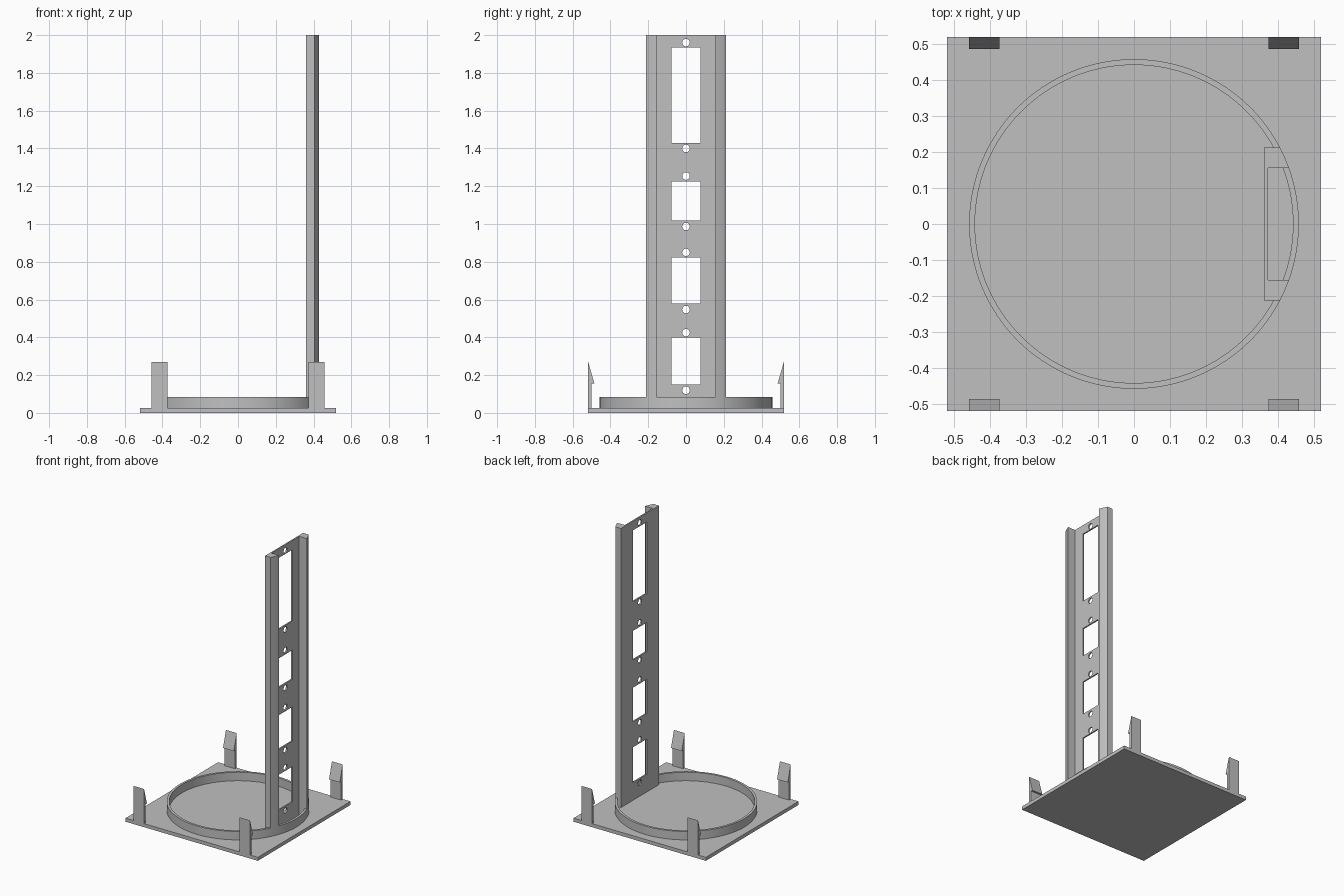
import bpy, bmesh, math
from mathutils import Matrix, Vector

cube = bpy.data.objects.get("Cube")
if cube:
    bpy.data.objects.remove(cube, do_unlink=True)

grey = bpy.data.materials.new("plain grey")
grey.use_nodes = True
colour = (0.53, 0.53, 0.53, 1)
grey.diffuse_color = colour
grey.node_tree.nodes["Principled BSDF"].inputs["Base Color"].default_value = colour

HALF = 0.518          # half width of the base
BASE = 0.025          # base thickness
RIM = 0.457           # outer radius of the ring


def finish(bm, name):
    bmesh.ops.recalc_face_normals(bm, faces=bm.faces)
    mesh = bpy.data.meshes.new(name)
    bm.to_mesh(mesh)
    bm.free()
    obj = bpy.data.objects.new(name, mesh)
    bpy.context.collection.objects.link(obj)
    mesh.materials.append(grey)
    return obj


def select_only(obj):
    bpy.ops.object.select_all(action="DESELECT")
    obj.select_set(True)
    bpy.context.view_layer.objects.active = obj


def add_box(bm, low, high):
    low, high = Vector(low), Vector(high)
    place = Matrix.Translation((low + high) / 2) @ Matrix.Diagonal((*(high - low), 1))
    bmesh.ops.create_cube(bm, size=1, matrix=place)


def prism(points, shift, name):
    """Extrude a flat outline along a vector."""
    bm = bmesh.new()
    face = bm.faces.new([bm.verts.new(p) for p in points])
    moved = bmesh.ops.extrude_face_region(bm, geom=[face], use_keep_orig=True)
    verts = [v for v in moved["geom"] if isinstance(v, bmesh.types.BMVert)]
    bmesh.ops.translate(bm, verts=verts, vec=shift)
    return finish(bm, name)


# Square base plate
bm = bmesh.new()
add_box(bm, (-HALF, -HALF, 0), (HALF, HALF, BASE))
finish(bm, "base_plate")

# Locating ring: a rectangular section swept round the centre
bm = bmesh.new()
section = [(0.441, BASE), (RIM, BASE), (RIM, 0.085), (0.441, 0.085)]
verts = [bm.verts.new((r, 0, z)) for r, z in section]
edges = [bm.edges.new((verts[i], verts[(i + 1) % 4])) for i in range(4)]
bmesh.ops.spin(bm, geom=verts + edges, cent=(0, 0, 0), axis=(0, 0, 1),
               angle=math.tau, steps=128, use_merge=True)
bmesh.ops.remove_doubles(bm, verts=bm.verts, dist=0.0001)
ring = finish(bm, "locating_ring")
select_only(ring)
bpy.ops.object.shade_smooth_by_angle(angle=math.radians(30))

# Upright channel: thin web with two flanges that follow the ring
BACK, WEB, WIDE, INNER = 0.361, 0.371, 0.212, 0.155
arc = [INNER + (WIDE - INNER) * i / 6 for i in range(7)]
upper = [(math.sqrt(RIM ** 2 - y * y), y) for y in arc]
half = [(WEB, INNER)] + upper + [(BACK, WIDE)]
outline = [(x, -y) for x, y in reversed(half)] + half
upright = prism([(x, y, BASE) for x, y in outline], (0, 0, 2 - BASE), "upright_channel")

# Windows and screw holes cut through the web
bm = bmesh.new()
for low, high in [(0.15, 0.4), (0.58, 0.822), (1.018, 1.224), (1.43, 1.935)]:
    add_box(bm, (0.3, -0.077, low), (0.5, 0.077, high))
for z in (0.12, 0.425, 0.547, 0.85, 0.987, 1.254, 1.4, 1.96):
    place = Matrix.Translation((0.4, 0, z)) @ Matrix.Rotation(math.pi / 2, 4, "Y")
    bmesh.ops.create_cone(bm, cap_ends=True, segments=24, radius1=0.02,
                          radius2=0.02, depth=0.2, matrix=place)
cutter = finish(bm, "hole_cutter")
cutter.hide_render = True
cut = upright.modifiers.new("holes", "BOOLEAN")
cut.operation = "DIFFERENCE"
cut.solver = "EXACT"
cut.object = cutter
select_only(upright)
bpy.ops.object.modifier_apply(modifier=cut.name)
bpy.data.objects.remove(cutter, do_unlink=True)
bpy.ops.object.shade_smooth_by_angle(angle=math.radians(20))

# Four snap clips with inward barbs
clip = [(HALF, BASE), (HALF, 0.27), (0.485, 0.155), (0.499, 0.155), (0.499, BASE)]
for end, side_y in (("front", -1), ("back", 1)):
    for side, x in (("right", -0.457), ("left", 0.373)):
        prism([(x, side_y * y, z) for y, z in clip], (0.084, 0, 0),
              f"{end}_{side}_clip")
